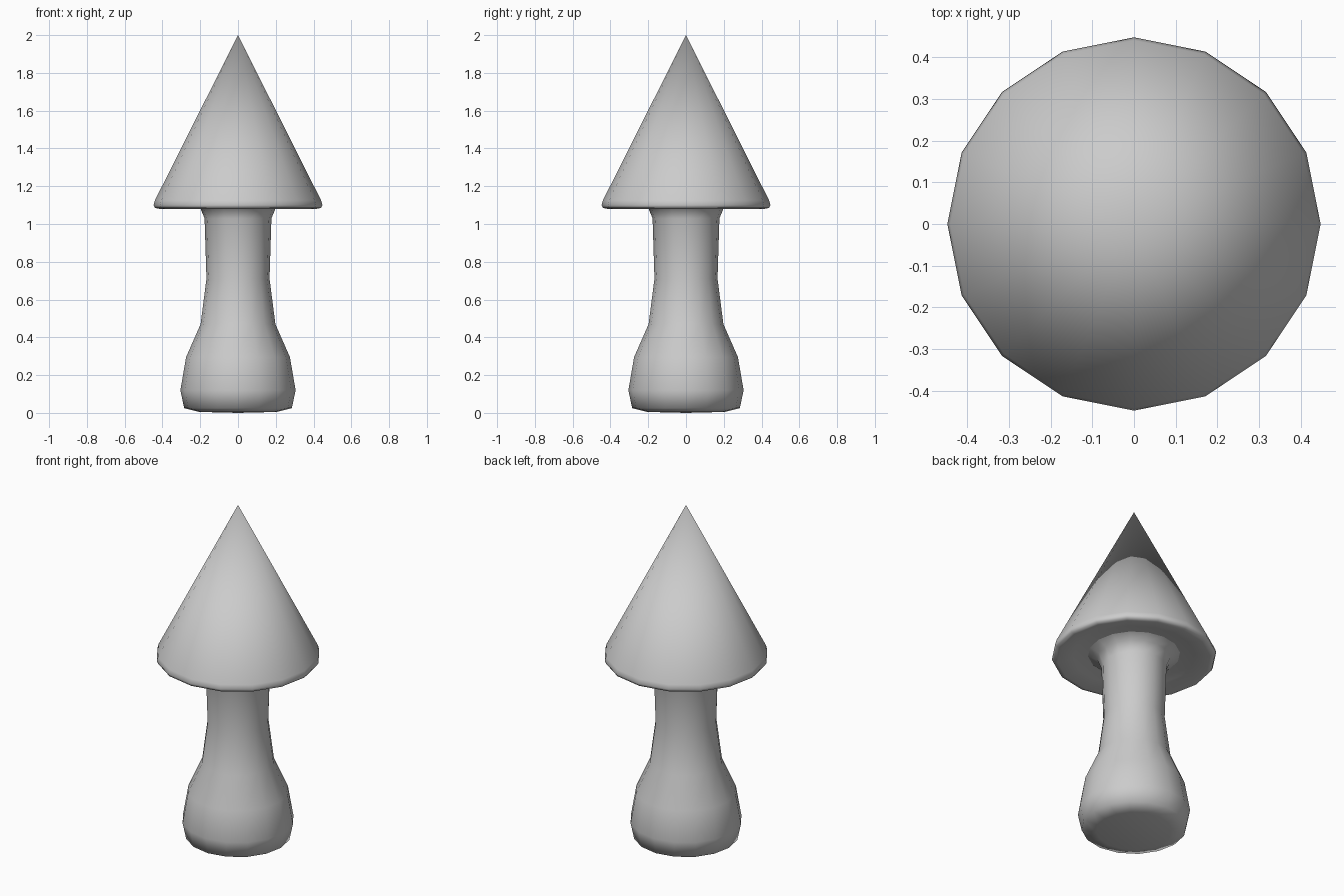
import bpy, bmesh, math

if "Cube" in bpy.data.objects:
    bpy.data.objects.remove(bpy.data.objects["Cube"])

SIDES = 16


def lathe(name, profile):
    """Spin a (radius, height) profile around z; radius 0 makes a pole."""
    bm = bmesh.new()
    rings = []
    for r, z in profile:
        if r == 0:
            rings.append([bm.verts.new((0, 0, z))] * SIDES)
        else:
            rings.append([bm.verts.new((r * math.cos(2 * math.pi * i / SIDES),
                                        r * math.sin(2 * math.pi * i / SIDES), z))
                          for i in range(SIDES)])
    for low, high in zip(rings, rings[1:]):
        for i in range(SIDES):
            j = (i + 1) % SIDES
            corners = dict.fromkeys((low[i], low[j], high[j], high[i]))
            bm.faces.new(list(corners))
    bmesh.ops.recalc_face_normals(bm, faces=bm.faces)
    for face in bm.faces:
        face.smooth = True
    mesh = bpy.data.meshes.new(name)
    bm.to_mesh(mesh)
    bm.free()
    obj = bpy.data.objects.new(name, mesh)
    bpy.context.collection.objects.link(obj)
    return obj


# Stem: bulbous foot, narrow neck, flare that meets the underside of the cap
lathe("stem", [(0, 0), (0.205, 0.005), (0.285, 0.025), (0.305, 0.12),
               (0.275, 0.295), (0.198, 0.47), (0.167, 0.71),
               (0.177, 1.03), (0.20, 1.085), (0.25, 1.11)])

# Cap: shallow underside, rounded rim, pointed cone
cap = lathe("cap", [(0.25, 1.11), (0.33, 1.10), (0.415, 1.08), (0.44, 1.085),
                    (0.447, 1.10), (0.44, 1.125), (0, 2.0)])
# Open shell: make sure the cone faces outward
if cap.data.polygons[-1].normal.z < 0:
    cap.data.flip_normals()
